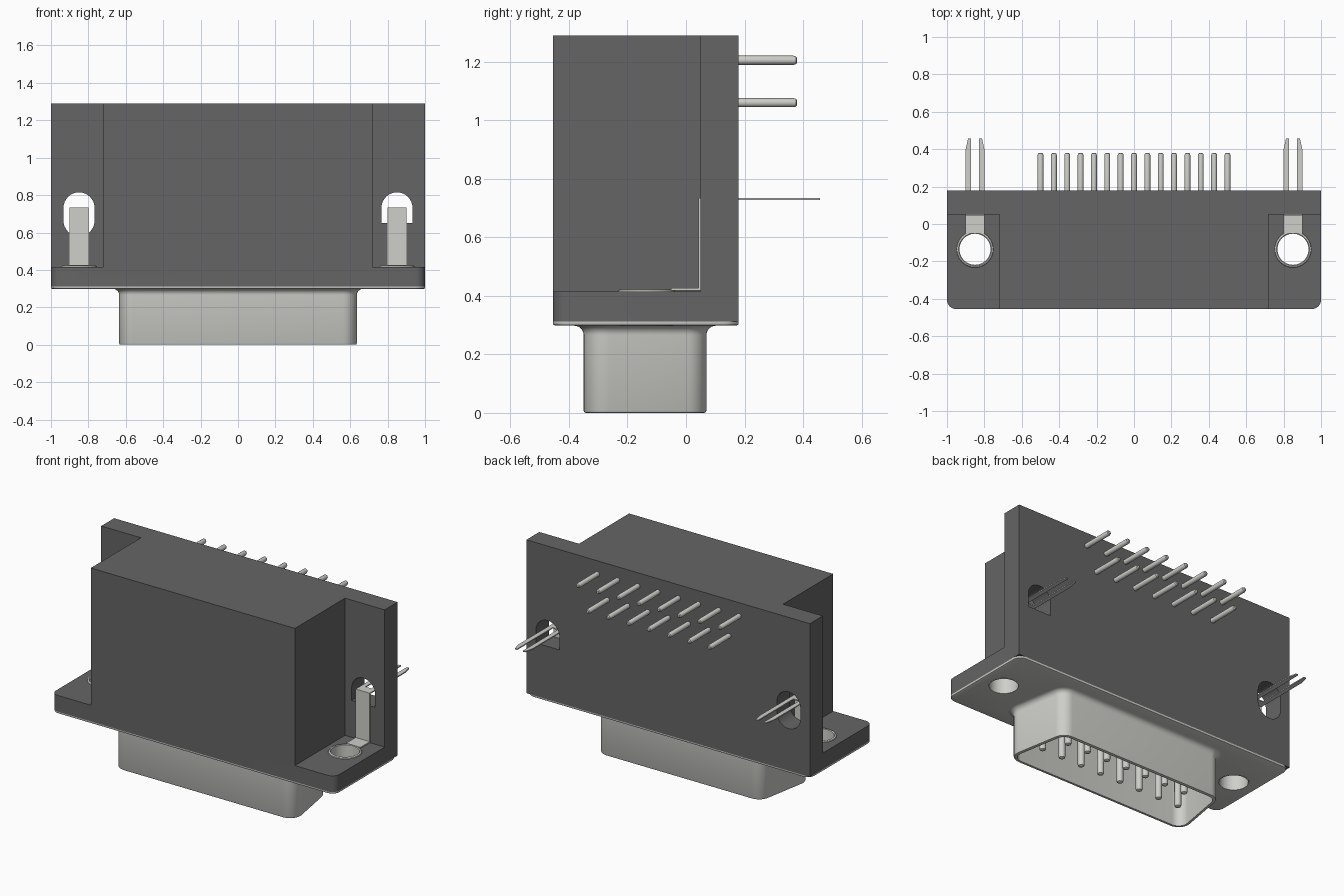
import bpy, bmesh
from math import sin, cos, tan, pi, radians
from mathutils import Vector

if "Cube" in bpy.data.objects:
    bpy.data.objects.remove(bpy.data.objects["Cube"])


def material(name, color):
    m = bpy.data.materials.new(name)
    m.diffuse_color = (*color, 1)
    m.use_nodes = True
    m.node_tree.nodes["Principled BSDF"].inputs["Base Color"].default_value = m.diffuse_color
    return m


DARK = material("dark_plastic", (0.13, 0.13, 0.13))
METAL = material("plated_metal", (0.62, 0.62, 0.59))


def loft(name, rings, mat, closed=False):
    """Skin matching rings of points; cap the ends or join last to first."""
    bm = bmesh.new()
    vs = [[bm.verts.new(p) for p in r] for r in rings]
    n = len(vs[0])
    pairs = list(zip(vs, vs[1:])) + ([(vs[-1], vs[0])] if closed else [])
    for a, b in pairs:
        for i in range(n):
            j = (i + 1) % n
            bm.faces.new((a[i], a[j], b[j], b[i]))
    if not closed:
        bm.faces.new(vs[0])
        bm.faces.new(vs[-1])
    bmesh.ops.recalc_face_normals(bm, faces=bm.faces[:])
    me = bpy.data.meshes.new(name)
    bm.to_mesh(me)
    bm.free()
    me.materials.append(mat)
    ob = bpy.data.objects.new(name, me)
    bpy.context.collection.objects.link(ob)
    return ob


def prism(name, pts, lo, hi, axis, mat):
    """Extrude a 2D outline along an axis: x (pts=yz), y (pts=xz), z (pts=xy)."""
    put = {"x": lambda a, b, h: (h, a, b),
           "y": lambda a, b, h: (a, h, b),
           "z": lambda a, b, h: (a, b, h)}[axis]
    return loft(name, [[put(a, b, h) for a, b in pts] for h in (lo, hi)], mat)


def box_pts(x0, x1, y0, y1):
    return [(x0, y0), (x1, y0), (x1, y1), (x0, y1)]


def rounded(pts, radii, n=8):
    """Round the corners of a convex counter-clockwise polygon."""
    out = []
    for i, p in enumerate(pts):
        r, p = radii[i], Vector(p)
        a = (Vector(pts[i - 1]) - p).normalized()
        b = (Vector(pts[(i + 1) % len(pts)]) - p).normalized()
        if r == 0:
            out.append(tuple(p))
            continue
        half = a.angle(b) / 2
        c = p + (a + b).normalized() * r / sin(half)
        s, e = p + a * r / tan(half) - c, p + b * r / tan(half) - c
        sweep = pi - 2 * half
        for k in range(n + 1):
            t = k / n
            v = (s * sin((1 - t) * sweep) + e * sin(t * sweep)) / sin(sweep)
            out.append(tuple(c + v))
    return out


def circle(cx, cy, r, n=40, start=0.0, end=2 * pi):
    return [(cx + r * cos(start + (end - start) * i / n),
             cy + r * sin(start + (end - start) * i / n)) for i in range(n)]


def cut(ob, *cutters):
    for c in cutters:
        mod = ob.modifiers.new("cut", "BOOLEAN")
        mod.operation, mod.solver, mod.object = "DIFFERENCE", "EXACT", c
        bpy.context.view_layer.objects.active = ob
        bpy.ops.object.modifier_apply(modifier=mod.name)
        bpy.data.objects.remove(c)


def d_shape(d):
    """Rounded D outline of the plug, grown by d."""
    t, k = tan(radians(10)), d / cos(radians(10))
    wide, narrow = 0.65 + k + t * d, 0.65 - 0.42 * t + k - t * d
    y0, y1 = -0.35 - d, 0.07 + d
    return rounded([(-wide, y0), (wide, y0), (narrow, y1), (-narrow, y1)],
                   [0.075 + d] * 4)


# Housing: full block with side notches, mounting holes and clip windows
housing = prism("housing", rounded(box_pts(-1, 1, -0.455, 0.18), [0.05, 0.05, 0, 0]),
                0.312, 1.29, "z", DARK)
for s in (-1, 1):
    notch = prism("notch", box_pts(*sorted((s * 0.72, s * 1.2)), -0.6, 0.05),
                  0.415, 1.4, "z", DARK)
    hole = prism("hole", circle(s * 0.85, -0.135, 0.087), 0.2, 0.6, "z", DARK)
    arch = circle(s * 0.85, 0.732, 0.083, 16, 0, pi) + [(s * 0.85 - 0.083, 0.732)]
    if s > 0:
        window = arch + [(0.767, 0.65), (0.933, 0.65)]
    else:
        window = arch + circle(-0.85, 0.663, 0.083, 16, pi, 2 * pi) + [(-0.767, 0.663)]
    cut(housing, notch, hole, prism("window", window, -0.02, 0.3, "y", DARK))

# Shell plate under the flange, softly rounded on its lower edge
rings = []
for inset, z in ((0.008, 0.298), (0.002, 0.301), (0, 0.305), (0, 0.312)):
    outline = rounded(box_pts(-1 + inset, 1 - inset, -0.455 + inset, 0.18 - inset),
                      [0.05] * 4)
    rings.append([(x, y, z) for x, y in outline])
plate = loft("shell_plate", rings, METAL)
cut(plate, prism("mouth", d_shape(-0.01), 0.2, 0.4, "z", METAL),
    *[prism("hole", circle(s * 0.85, -0.135, 0.087), 0.2, 0.4, "z", METAL)
      for s in (-1, 1)])

# Drawn D shell: fillet at the plate, rounded lip, hollow inside
fillet = [(0.032 * (1 - sin(a)), 0.298 - 0.032 * (1 - cos(a)))
          for a in (i * pi / 12 for i in range(7))]
profile = fillet + [(0, 0.008), (-0.003, 0.002), (-0.008, 0), (-0.02, 0),
                    (-0.02, 0.312), (0, 0.312)]
shell = loft("plug_shell", [[(x, y, z) for x, y in d_shape(d)] for d, z in profile],
             METAL, closed=True)

smooth = [housing, plate, shell]

# Eyelets and board clips on both sides
for s, side in ((-1, "left"), (1, "right")):
    cx = s * 0.85
    prof = [(0.083, 0.297), (0.09, 0.297), (0.09, 0.415), (0.098, 0.415),
            (0.096, 0.42), (0.088, 0.424), (0.083, 0.42)]
    smooth.append(loft(side + "_eyelet",
                       [[(x, y, z) for x, y in circle(cx, -0.135, r)] for r, z in prof],
                       METAL, closed=True))
    strip = [(-0.052, 0.418), (0.05, 0.418), (0.05, 0.735), (0.042, 0.735),
             (0.042, 0.426), (-0.052, 0.426)]
    prism(side + "_clip_strip", strip, cx - 0.05, cx + 0.05, "x", METAL)
    half = [(0.05, 0.05), (0.05, 0.40), (0.037, 0.458), (0.021, 0.458), (0.021, 0.10)]
    fork = [(cx + x, y) for x, y in half] + [(cx - x, y) for x, y in reversed(half)]
    prism(side + "_clip_fork", fork, 0.728, 0.735, "z", METAL)


def pin(name, x, place, start, end, r):
    """Round pin with a softened tip; place maps (u, v, h) to a point."""
    step = 0.012 if end > start else -0.012
    prof = [(r, start), (r, end - step), (r * 0.85, end - step * 0.35), (r * 0.5, end)]
    smooth.append(loft(name, [[place(x + u, v, h) for u, v in circle(0, 0, q, 16)]
                              for q, h in prof], METAL))


# Two staggered rows: contact pins in the plug and tails out of the back
for i in range(15):
    x = (i - 7) * 0.0714
    y, z = (-0.21, 1.205) if i % 2 == 0 else (-0.07, 1.06)
    pin(f"contact_pin_{i + 1}", x, lambda u, v, h: (u, y + v, h), 0.32, 0.04, 0.02)
    pin(f"tail_pin_{i + 1}", x, lambda u, v, h: (u, h, z + v), 0.17, 0.38, 0.0155)

# Smooth shading on the curved parts
bpy.ops.object.select_all(action="DESELECT")
for ob in smooth:
    ob.select_set(True)
bpy.context.view_layer.objects.active = housing
bpy.ops.object.shade_smooth_by_angle(angle=radians(35))
